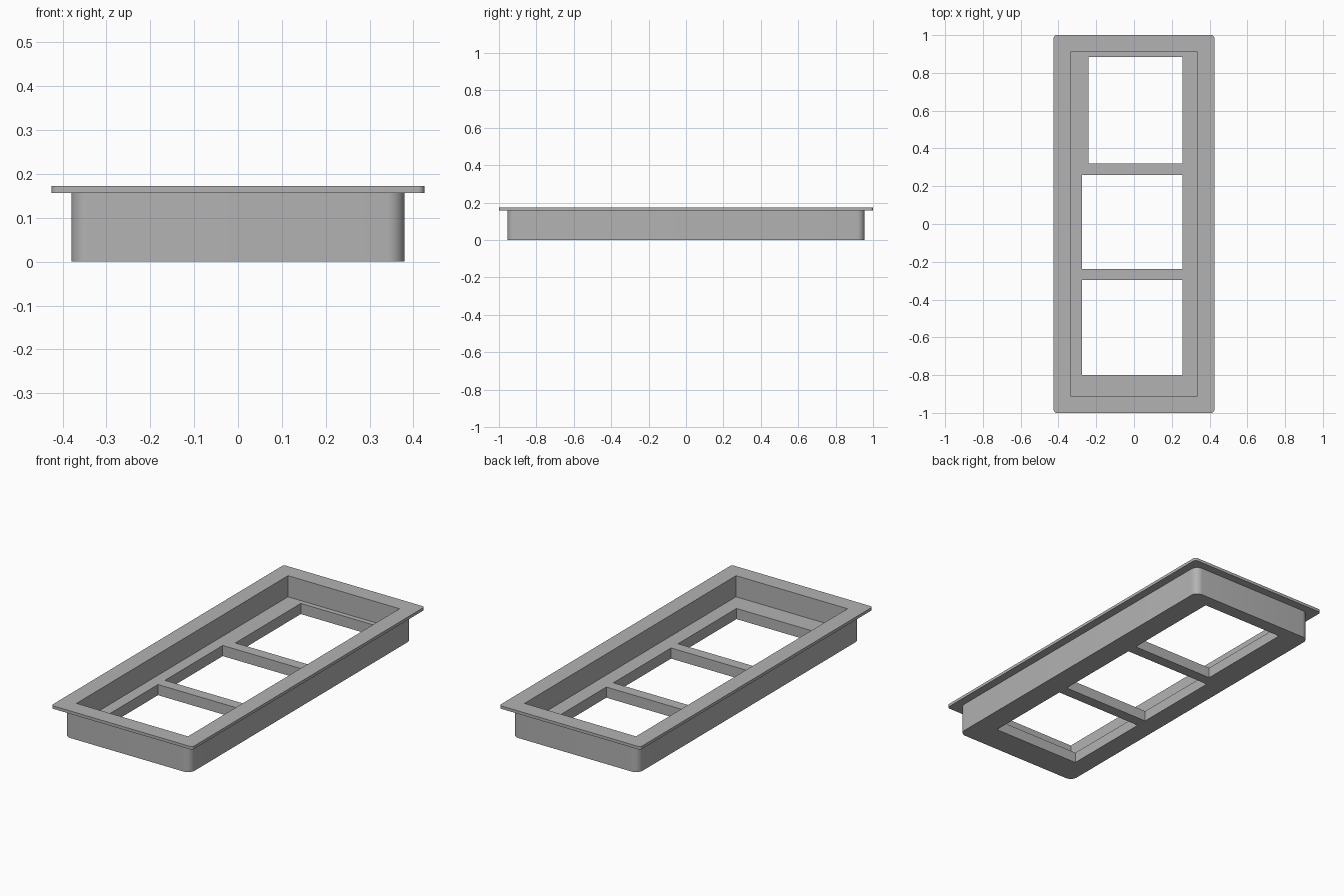
import bpy, bmesh

cube = bpy.data.objects.get("Cube")
if cube:
    bpy.data.objects.remove(cube, do_unlink=True)

grey = bpy.data.materials.new("plain grey")
grey.use_nodes = True
colour = (0.45, 0.45, 0.45, 1)
grey.diffuse_color = colour
grey.node_tree.nodes["Principled BSDF"].inputs["Base Color"].default_value = colour


def box(name, x, y, z, radius=0):
    """Box between the given ranges, with optional rounded upright corners."""
    bm = bmesh.new()
    bmesh.ops.create_cube(bm, size=1)
    for v in bm.verts:
        v.co = [r[0] if c < 0 else r[1] for c, r in zip(v.co, (x, y, z))]
    if radius:
        upright = [e for e in bm.edges
                   if abs(e.verts[0].co.z - e.verts[1].co.z) > 0.001]
        bmesh.ops.bevel(bm, geom=upright, offset=radius, segments=8,
                        profile=0.5, affect='EDGES')
    mesh = bpy.data.meshes.new(name)
    bm.to_mesh(mesh)
    bm.free()
    mesh.materials.append(grey)
    ob = bpy.data.objects.new(name, mesh)
    bpy.context.collection.objects.link(ob)
    return ob


def combine(target, other, operation):
    """Apply a boolean and discard the second shape."""
    mod = target.modifiers.new("combine", 'BOOLEAN')
    mod.operation, mod.object, mod.solver = operation, other, 'EXACT'
    bpy.context.view_layer.objects.active = target
    bpy.ops.object.modifier_apply(modifier=mod.name)
    bpy.data.objects.remove(other, do_unlink=True)


FLOOR, LIP, TOP = 0.058, 0.157, 0.173

# Tray body with an overhanging rim
tray = box("tray_frame", (-0.38, 0.38), (-0.955, 0.955), (0, 0.165), 0.04)
rim = box("rim", (-0.425, 0.425), (-1, 1), (LIP, TOP), 0.015)
combine(tray, rim, 'UNION')

# Recess, sharp cornered
recess = box("recess", (-0.336, 0.336), (-0.91, 0.91), (FLOOR, 0.3))
combine(tray, recess, 'DIFFERENCE')

# Three openings through the floor
openings = [(-0.24, 0.32, 0.883), (-0.274, -0.237, 0.26), (-0.274, -0.8, -0.297)]
for left, front, back in openings:
    hole = box("opening", (left, 0.256), (front, back), (-0.1, 0.1))
    combine(tray, hole, 'DIFFERENCE')

# Smooth rounded corners, crisp edges elsewhere
bpy.ops.object.select_all(action='DESELECT')
tray.select_set(True)
bpy.context.view_layer.objects.active = tray
bpy.ops.object.shade_smooth_by_angle(angle=0.6)
